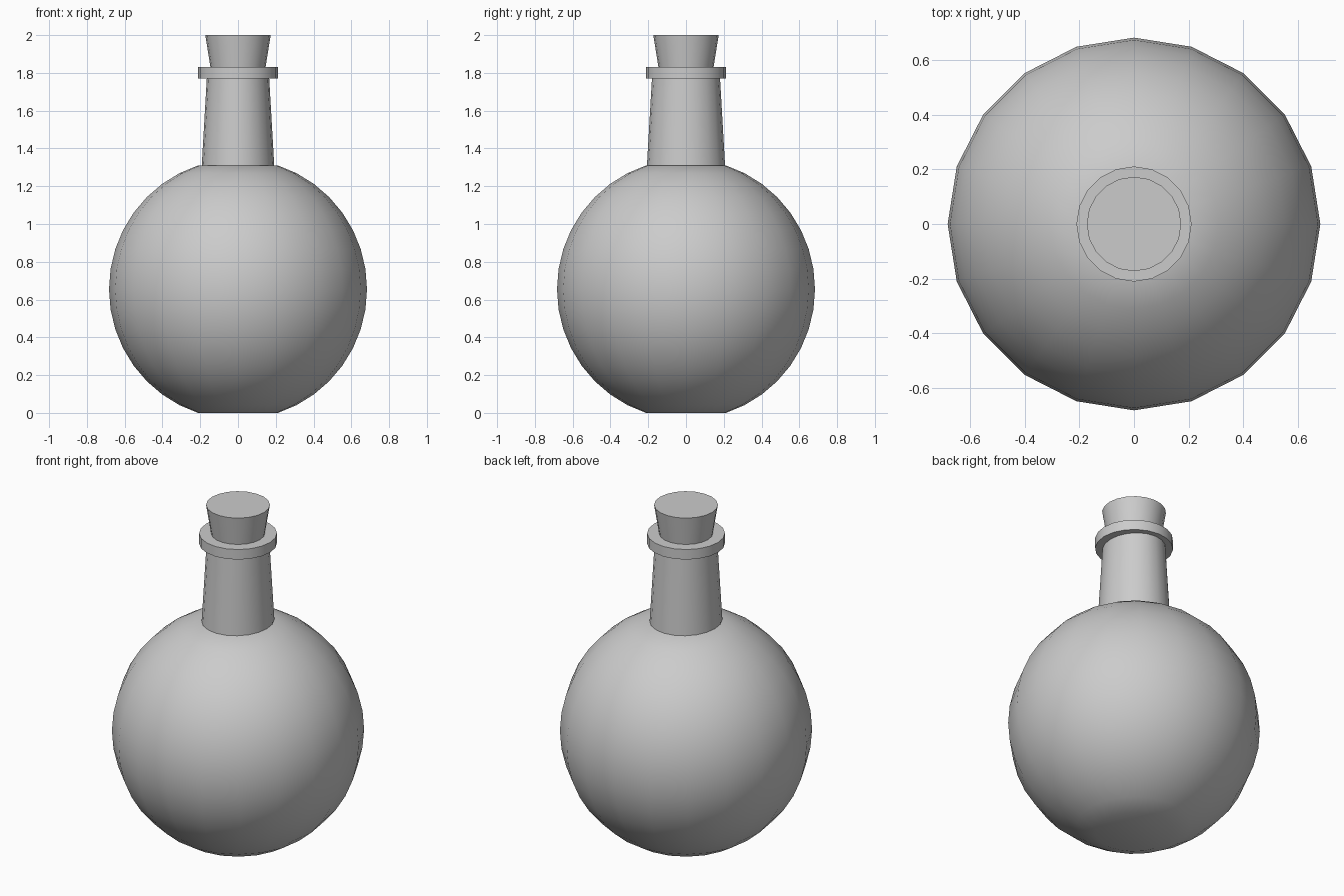
import bpy, bmesh, math

if "Cube" in bpy.data.objects:
    bpy.data.objects.remove(bpy.data.objects["Cube"])

SIDES = 20


def turned(name, profile):
    """Capped lathe body; each profile entry is (x radius, y radius, z)."""
    bm = bmesh.new()
    rings = []
    for rx, ry, z in profile:
        rings.append([bm.verts.new((rx * math.cos(2 * math.pi * i / SIDES),
                                    ry * math.sin(2 * math.pi * i / SIDES), z))
                      for i in range(SIDES)])
    for low, high in zip(rings, rings[1:]):
        for i in range(SIDES):
            j = (i + 1) % SIDES
            bm.faces.new((low[i], low[j], high[j], high[i]))
    bm.faces.new(rings[0][::-1])
    bm.faces.new(rings[-1])
    mesh = bpy.data.meshes.new(name)
    bm.to_mesh(mesh)
    bm.free()
    obj = bpy.data.objects.new(name, mesh)
    bpy.context.collection.objects.link(obj)
    bpy.ops.object.select_all(action='DESELECT')
    obj.select_set(True)
    bpy.context.view_layer.objects.active = obj
    bpy.ops.object.shade_smooth_by_angle(angle=math.radians(30))
    return obj


# Round flask body, cut flat at 72 degrees latitude top and bottom
radius, height, centre = 0.683, 0.689, 0.655
body = []
for step in range(-8, 9):
    a = math.radians(9 * step)
    r = radius * math.cos(a)
    body.append((r, r, centre + height * math.sin(a)))
turned("flask_body", body)

# Tapered neck, slightly oval
turned("neck", [(0.192, 0.207, 1.308), (0.165, 0.18, 1.775)])

# Lip around the mouth
turned("lip_ring", [(0.211, 0.211, 1.77), (0.211, 0.211, 1.83)])

# Flared stopper
turned("cork", [(0.145, 0.145, 1.825), (0.173, 0.173, 2.0)])
